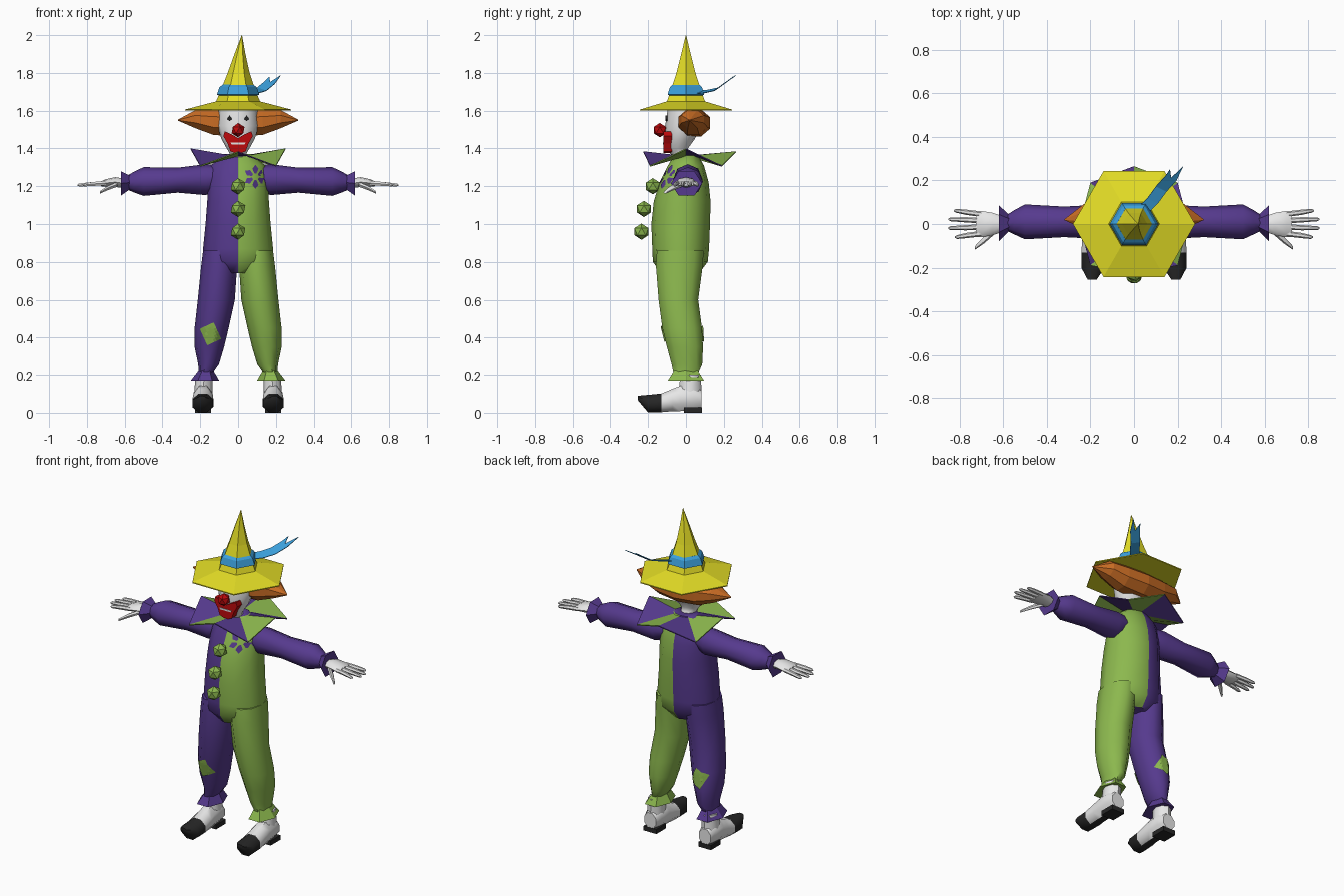
import bpy, bmesh, math
from mathutils import Vector
from mathutils.bvhtree import BVHTree

cube = bpy.data.objects.get("Cube")
if cube:
    bpy.data.objects.remove(cube, do_unlink=True)


def material(name, rgb):
    lin = [((c / 255 + 0.055) / 1.055) ** 2.4 if c > 10 else c / 3295 for c in rgb]
    m = bpy.data.materials.new(name)
    m.use_nodes = True
    m.diffuse_color = (*lin, 1)
    m.node_tree.nodes["Principled BSDF"].inputs["Base Color"].default_value = (*lin, 1)
    return m


PURPLE = material("purple cloth", (86, 58, 142))
GREEN = material("green cloth", (140, 184, 78))
YELLOW = material("hat yellow", (228, 222, 38))
BLUE = material("ribbon blue", (60, 160, 220))
ORANGE = material("hair orange", (200, 108, 36))
RED = material("red", (190, 10, 12))
WHITE = material("white", (235, 235, 235))
BLACK = material("black", (38, 38, 38))


def build(name, verts, faces, mats, rule=None, smooth=False, closed=True):
    """Mesh from points and faces; rule picks a material from the face centre and normal."""
    bm = bmesh.new()
    vs = [bm.verts.new(v) for v in verts]
    for f in faces:
        bm.faces.new([vs[i] for i in f])
    if closed:
        bmesh.ops.recalc_face_normals(bm, faces=bm.faces)
    bm.normal_update()
    for f in bm.faces:
        if rule:
            f.material_index = rule(f.calc_center_median(), f.normal)
    me = bpy.data.meshes.new(name)
    bm.to_mesh(me)
    bm.free()
    for m in mats:
        me.materials.append(m)
    ob = bpy.data.objects.new(name, me)
    bpy.context.collection.objects.link(ob)
    if smooth:
        bpy.ops.object.select_all(action='DESELECT')
        ob.select_set(True)
        bpy.context.view_layer.objects.active = ob
        bpy.ops.object.shade_smooth_by_angle(angle=math.radians(50))
    return ob


def tube(name, stations, mats, n=8, axis='z', phase=0, side=1, rule=None, smooth=True):
    """Loft of ellipses: stations are (position, centre 1, centre 2, radius 1, radius 2)."""
    verts = []
    for t, c1, c2, r1, r2 in stations:
        for k in range(n):
            a = 2 * math.pi * k / n + phase
            p, q = c1 + r1 * math.cos(a), c2 + r2 * math.sin(a)
            x, y, z = {'z': (p, q, t), 'x': (t, p, q), 'y': (p, t, q)}[axis]
            verts.append((x * side, y, z))
    faces = [(i * n + k, i * n + (k + 1) % n, (i + 1) * n + (k + 1) % n, (i + 1) * n + k)
             for i in range(len(stations) - 1) for k in range(n)]
    faces += [list(range(n)), list(range(len(verts) - n, len(verts)))]
    return build(name, verts, faces, mats, rule, smooth)


def ball(name, loc, r, mat):
    bm = bmesh.new()
    bmesh.ops.create_icosphere(bm, subdivisions=1, radius=r)
    pts = [v.co + Vector(loc) for v in bm.verts]
    faces = [[v.index for v in f.verts] for f in bm.faces]
    bm.free()
    return build(name, pts, faces, [mat])


def drape(name, pts, faces, target, front, mat):
    """Thin plate of (x, z) points laid on the front or back of a part."""
    me = target.data
    tree = BVHTree.FromPolygons([v.co for v in me.vertices], [p.vertices for p in me.polygons])
    s = 1 if front else -1
    verts = []
    for x, z in pts:
        hit = tree.ray_cast(Vector((x, -s, z)), Vector((0, s, 0)))[0]
        verts.append((x, (hit.y if hit else -0.1 * s) - 0.007 * s, z))
    return build(name, verts, faces if front else [f[::-1] for f in faces], [mat], closed=False)


def slab(name, outline, y0, y1, mat):
    n = len(outline)
    verts = [(x, y, z) for y in (y0, y1) for x, z in outline]
    faces = [list(range(n)), list(range(n, 2 * n))]
    faces += [(k, (k + 1) % n, n + (k + 1) % n, n + k) for k in range(n)]
    return build(name, verts, faces, [mat])


# Suit body, split down the middle
body = tube("suit_body", [
    (0.74, 0, -0.03, 0.07, 0.10), (0.80, 0, -0.03, 0.185, 0.145), (0.87, 0, -0.028, 0.185, 0.15),
    (1.0, 0, -0.028, 0.172, 0.155), (1.12, 0, -0.02, 0.163, 0.15), (1.22, 0, -0.01, 0.158, 0.13),
    (1.31, 0, 0, 0.145, 0.095), (1.37, 0, 0, 0.07, 0.06)],
    [PURPLE, GREEN], n=12, rule=lambda c, n: int(c.x > 0))

# Legs, cuffs and shoes
legs = {}
for s, side, cloth in ((1, "left", GREEN), (-1, "right", PURPLE)):
    legs[side] = tube(side + "_leg", [
        (0.86, 0.10, -0.03, 0.085, 0.13), (0.78, 0.1, -0.035, 0.095, 0.13),
        (0.6, 0.115, -0.04, 0.098, 0.11), (0.45, 0.14, -0.02, 0.09, 0.11),
        (0.35, 0.152, -0.005, 0.078, 0.1), (0.26, 0.156, 0.005, 0.055, 0.085),
        (0.215, 0.17, 0, 0.038, 0.07)], [cloth], n=10, side=s)
    tube(side + "_ankle_cuff", [(0.225, 0.17, 0, 0.038, 0.07), (0.17, 0.175, 0, 0.075, 0.11)],
         [cloth], n=6, side=s, smooth=False)
    tube(side + "_ankle", [(0.06, 0.185, 0.02, 0.05, 0.062), (0.2, 0.18, 0.025, 0.045, 0.055)],
         [WHITE], side=s)
    tube(side + "_shoe", [
        (0.082, 0.185, 0.07, 0.042, 0.05), (0.04, 0.185, 0.08, 0.054, 0.068),
        (-0.03, 0.185, 0.075, 0.054, 0.072), (-0.07, 0.185, 0.067, 0.057, 0.064),
        (-0.13, 0.186, 0.052, 0.06, 0.053), (-0.2, 0.188, 0.048, 0.058, 0.05),
        (-0.255, 0.192, 0.078, 0.022, 0.012)],
        [WHITE, BLACK], axis='y', phase=math.pi / 8, side=s,
        rule=lambda c, n: int(c.y < -0.13 or n.z < -0.8))
    slab(side + "_shoe_heel", [(s * x, z) for x, z in
         ((0.142, 0), (0.228, 0), (0.228, 0.028), (0.142, 0.028))], -0.01, 0.084, BLACK)

# Arms, wrist cuffs and hands
for s, side in ((1, "left"), (-1, "right")):
    tube(side + "_sleeve", [
        (0.09, 0.01, 1.25, 0.06, 0.06), (0.17, 0.01, 1.235, 0.078, 0.082),
        (0.32, 0.01, 1.232, 0.07, 0.066), (0.5, 0.01, 1.225, 0.08, 0.076),
        (0.55, 0.008, 1.222, 0.055, 0.055), (0.58, 0.005, 1.22, 0.038, 0.04)],
        [PURPLE], axis='x', side=s)
    tube(side + "_wrist_cuff", [(0.57, 0.005, 1.22, 0.036, 0.04), (0.62, 0.003, 1.215, 0.083, 0.075)],
         [PURPLE], n=6, axis='x', side=s, smooth=False)
    tube(side + "_palm", [
        (0.6, 0, 1.215, 0.035, 0.025), (0.65, 0, 1.222, 0.052, 0.026),
        (0.70, 0, 1.217, 0.06, 0.02), (0.725, 0, 1.213, 0.057, 0.013)], [WHITE], axis='x', side=s)
    for i, (y, tip) in enumerate(((0.045, 0.825), (0.016, 0.85), (-0.014, 0.85), (-0.044, 0.82))):
        tube(f"{side}_finger_{i + 1}", [
            (0.7, y, 1.217, 0.013, 0.013), (0.77, y * 1.2, 1.212, 0.012, 0.012),
            (tip - 0.01, y * 1.35, 1.207, 0.009, 0.009), (tip, y * 1.35, 1.206, 0.004, 0.004)],
            [WHITE], n=6, axis='x', side=s)
    tube(side + "_thumb", [
        (0.64, -0.03, 1.21, 0.018, 0.015), (0.69, -0.075, 1.19, 0.016, 0.013),
        (0.73, -0.11, 1.168, 0.008, 0.008)], [WHITE], n=6, axis='x', side=s)

# Wavy collar with alternating cloth
outer = [(0.25, 0, 1.4), (0.2, 0.19, 1.31), (0, 0.265, 1.385), (-0.2, 0.19, 1.31),
         (-0.25, 0, 1.4), (-0.2, -0.19, 1.31), (0, -0.225, 1.385), (0.2, -0.19, 1.31)]
inner = [(0.065 * math.cos(k * math.pi / 4), 0.065 * math.sin(k * math.pi / 4), 1.365) for k in range(8)]
collar = build("collar", outer + inner,
               [(k, (k + 1) % 8, 8 + (k + 1) % 8, 8 + k) for k in range(8)], [PURPLE, GREEN], closed=False)
for p in collar.data.polygons:
    p.material_index = p.index % 2
solid = collar.modifiers.new("thickness", 'SOLIDIFY')
solid.thickness = 0.006

# Head, face and hair
tube("head", [
    (1.32, 0, 0.005, 0.045, 0.045), (1.375, 0, -0.035, 0.045, 0.05), (1.40, 0, -0.045, 0.06, 0.055),
    (1.45, 0, -0.03, 0.088, 0.077), (1.52, 0, -0.015, 0.11, 0.095), (1.62, 0, -0.005, 0.1, 0.09)],
    [WHITE], n=12)
ball("nose", (0, -0.138, 1.497), 0.038, RED)
half = [(0, 1.455), (0.035, 1.475), (0.07, 1.49), (0.078, 1.465), (0.055, 1.425), (0.04, 1.385), (0.015, 1.375)]
mouth = half + [(-x, z) for x, z in half[:0:-1]]
slab("mouth", mouth, -0.12, -0.075, RED)
slab("teeth", [(-0.04, 1.432), (0.04, 1.432), (0.035, 1.422), (-0.035, 1.422)], -0.123, -0.118, WHITE)
for s, side in ((1, "left"), (-1, "right")):
    slab(side + "_eye", [(s * x, z) for x, z in
         ((0.03, 1.555), (0.045, 1.545), (0.06, 1.555), (0.045, 1.575))], -0.108, -0.099, BLACK)
tube("hair", [
    (-0.318, 0.02, 1.55, 0.003, 0.003), (-0.225, 0.035, 1.555, 0.065, 0.052),
    (-0.13, 0.038, 1.54, 0.083, 0.074), (0, 0.045, 1.535, 0.09, 0.078),
    (0.13, 0.038, 1.54, 0.083, 0.074), (0.225, 0.035, 1.555, 0.065, 0.052),
    (0.318, 0.02, 1.55, 0.003, 0.003)], [ORANGE], n=8, axis='x', phase=math.pi / 8, smooth=False)

# Pointed hat with band and ribbon
tube("hat_brim", [(1.6, 0, 0, 0.28, 0.28), (1.606, 0, 0, 0.28, 0.28), (1.648, 0, 0, 0.12, 0.12)],
     [YELLOW], n=6, smooth=False)
tube("hat_cone", [
    (1.635, 0, 0, 0.122, 0.122), (1.7, 0, 0, 0.095, 0.095), (1.8, 0.003, 0, 0.058, 0.058),
    (1.9, 0.01, 0, 0.029, 0.029), (2.0, 0.02, 0, 0.001, 0.001)], [YELLOW], n=6, smooth=False)
tube("hat_band", [
    (1.678, 0, 0, 0.095, 0.095), (1.685, 0, 0, 0.112, 0.112), (1.725, 0, 0, 0.098, 0.098),
    (1.738, 0, 0, 0.08, 0.08)], [BLUE], n=6, smooth=False)
path = [(0.05, 0.07, 1.7), (0.085, 0.105, 1.703), (0.125, 0.16, 1.715), (0.17, 0.21, 1.752)]
wide = Vector((0.024, -0.012, -0.008))
pts = [Vector(p) + k * wide for p in path for k in (-1, 0, 1)]
pts += [Vector((0.165, 0.25, 1.782)), Vector((0.225, 0.262, 1.788))]
ribbon = build("hat_ribbon", pts,
               [(i * 3 + k, i * 3 + k + 1, i * 3 + k + 4, i * 3 + k + 3) for i in range(3) for k in (0, 1)]
               + [(9, 10, 12), (10, 11, 13)], [BLUE], closed=False)
ribbon.modifiers.new("thickness", 'SOLIDIFY').thickness = 0.004

# Buttons
for i, (y, z) in enumerate(((-0.175, 1.2), (-0.222, 1.08), (-0.235, 0.96))):
    ball(f"button_{i + 1}", (0, y, z), 0.043, GREEN)

# Flower on the chest
petals, faces = [], []
for k in range(6):
    a = k * math.pi / 3 + math.pi / 6
    for r, d in ((0.019, -0.3), (0.046, -0.36), (0.064, 0), (0.046, 0.36), (0.019, 0.3)):
        petals.append((0.092 + r * math.cos(a + d), 1.25 + r * math.sin(a + d)))
    faces.append(list(range(k * 5, k * 5 + 5)))
drape("chest_flower", petals, faces, body, True, PURPLE)

# Knee patches, front and back
N = 6
grid = []
for i in range(N + 1):
    for j in range(N + 1):
        u, v = (i / N - 0.5) * 0.085, (j / N - 0.5) * 0.1
        grid.append((-0.146 + u * 0.87 - v * 0.4, 0.42 + u * 0.4 + v * 0.87))
cells = [(i * (N + 1) + j, (i + 1) * (N + 1) + j, (i + 1) * (N + 1) + j + 1, i * (N + 1) + j + 1)
         for i in range(N) for j in range(N)]
drape("front_patch", grid, cells, legs["right"], True, GREEN)
drape("back_patch", grid, cells, legs["right"], False, GREEN)
